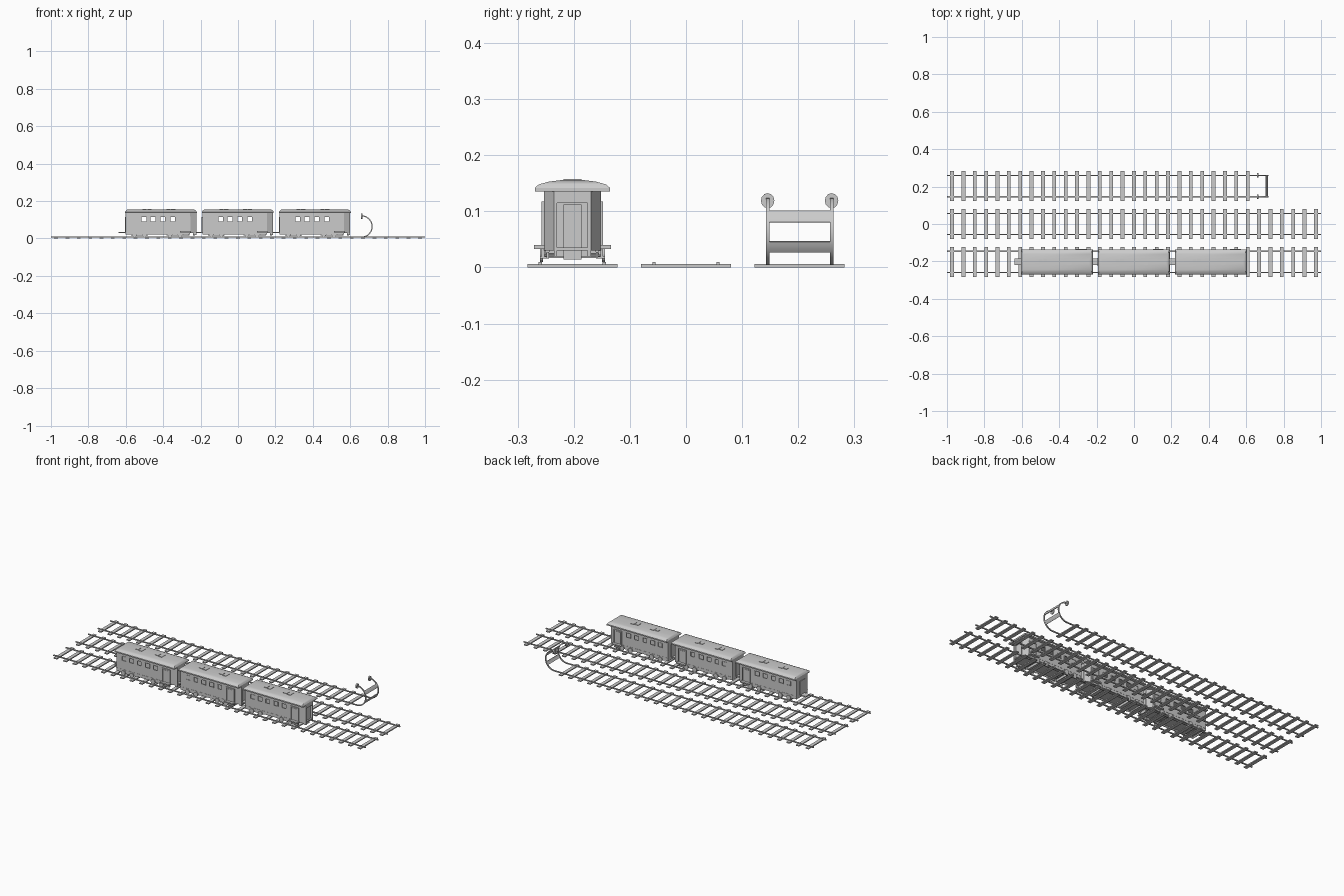
import bpy, bmesh, math
from mathutils import Matrix, Vector

if "Cube" in bpy.data.objects:
    bpy.data.objects.remove(bpy.data.objects["Cube"])

PITCH = 0.2025      # distance between tracks
GAUGE = 0.057       # half distance between rails


def box(bm, x0, x1, y0, y1, z0, z1):
    m = Matrix.Translation(((x0+x1)/2, (y0+y1)/2, (z0+z1)/2)) @ Matrix.Diagonal((x1-x0, y1-y0, z1-z0, 1))
    bmesh.ops.create_cube(bm, size=1, matrix=m)


def loft(bm, loops):
    rings = [[bm.verts.new(p) for p in l] for l in loops]
    for a, b in zip(rings, rings[1:]):
        for i in range(len(a)):
            j = (i+1) % len(a)
            bm.faces.new((a[i], a[j], b[j], b[i]))
    bm.faces.new(rings[0][::-1])
    bm.faces.new(rings[-1])


def prism(bm, pts, z0, z1):
    loft(bm, [[(x, y, z) for x, y in pts] for z in (z0, z1)])


def disc(bm, centre, axis, r, depth, n=16, tall=1):
    rot = Matrix.Rotation(math.pi/2, 4, 'X' if axis == 'Y' else 'Y')
    m = Matrix.Translation(centre) @ Matrix.Diagonal((1, 1, tall, 1)) @ rot
    bmesh.ops.create_cone(bm, cap_ends=True, segments=n, radius1=r, radius2=r, depth=depth, matrix=m)


def finish(bm, name, smooth=False):
    bmesh.ops.recalc_face_normals(bm, faces=bm.faces)
    me = bpy.data.meshes.new(name)
    bm.to_mesh(me)
    bm.free()
    ob = bpy.data.objects.new(name, me)
    bpy.context.collection.objects.link(ob)
    if smooth:
        bpy.ops.object.select_all(action='DESELECT')
        ob.select_set(True)
        bpy.context.view_layer.objects.active = ob
        bpy.ops.object.shade_smooth_by_angle(angle=math.radians(30))
    return ob


# Tracks: sleepers and rails
for name, y, count, end in (("front", -PITCH, 33, 1), ("middle", 0, 33, 1), ("back", PITCH, 27, 0.66)):
    bm = bmesh.new()
    for i in range(count):
        x = -0.973 + i*0.0608
        box(bm, x-0.01, x+0.01, y-0.08, y+0.08, 0, 0.006)
    finish(bm, name + "_sleepers")
    bm = bmesh.new()
    for s in (-1, 1):
        r = y + s*GAUGE
        box(bm, -1, end, r-0.003, r+0.003, 0.004, 0.010)
    finish(bm, name + "_rails")


# Buffer stop: rails curled upward, with cross plates and pads
def arc(bm, y0, y1, r0, r1, a0, a1, n):
    loops = []
    for i in range(n+1):
        a = math.radians(a0 + (a1-a0)*i/n)
        loops.append([(0.66 + r*math.cos(a), y, 0.064 + r*math.sin(a))
                      for r, y in ((r0, y0), (r1, y0), (r1, y1), (r0, y1))])
    loft(bm, loops)


bm = bmesh.new()
for s in (-1, 1):
    r = PITCH + s*GAUGE
    arc(bm, r-0.003, r+0.003, 0.054, 0.060, -90, 86, 20)
finish(bm, "curled_rails", True)
bm = bmesh.new()
for a0, a1 in ((17, 39), (-39, -18)):
    arc(bm, PITCH-GAUGE, PITCH+GAUGE, 0.055, 0.059, a0, a1, 3)
finish(bm, "stop_cross_plates", True)
bm = bmesh.new()
for s in (-1, 1):
    disc(bm, (0.662, PITCH + s*GAUGE, 0.119), 'X', 0.012, 0.008, 12, 1.12)
finish(bm, "stop_pads")

HALF = 0.051
WINDOWS = [-0.139, -0.091, -0.042, 0.010, 0.063]


# Carriage body: side walls with window openings, ends and floor
def body():
    bm = bmesh.new()
    for s in (-1, 1):
        a, b = sorted((s*HALF, s*(HALF-0.004)))
        box(bm, -0.19, 0.155, a, b, 0.022, 0.092)
        box(bm, -0.19, 0.155, a, b, 0.115, 0.137)
        edges = [-0.19] + [w + d for w in WINDOWS for d in (-0.013, 0.013)] + [0.155]
        for x0, x1 in zip(edges[::2], edges[1::2]):
            box(bm, x0, x1, a, b, 0.092, 0.115)
        # angled corner panels of the vestibule
        prism(bm, [(0.155, s*HALF), (0.188, s*0.033), (0.186, s*0.029), (0.152, s*0.047)], 0.03, 0.137)
        box(bm, 0.172, 0.189, *sorted((s*0.027, s*0.033)), 0.02, 0.137)
    box(bm, -0.19, -0.186, -0.047, 0.047, 0.022, 0.137)
    box(bm, 0.172, 0.176, -0.027, 0.027, 0.02, 0.137)
    box(bm, 0.172, 0.189, -0.027, 0.027, 0.115, 0.137)
    prism(bm, [(-0.186, -0.047), (0.155, -0.047), (0.187, -0.031),
               (0.187, 0.031), (0.155, 0.047), (-0.186, 0.047)], 0.03, 0.036)
    return finish(bm, "carriage_body")


# Doors, window frames, trim and steps
def trim():
    bm = bmesh.new()
    for s in (-1, 1):
        def side(x0, x1, z0, z1, out, base=HALF-0.001):
            box(bm, x0, x1, *sorted((s*base, s*out)), z0, z1)
        for w in WINDOWS:
            for d in (-0.0145, 0.0125):
                side(w+d, w+d+0.002, 0.090, 0.117, HALF+0.002)
            for z in (0.090, 0.115):
                side(w-0.0125, w+0.0125, z, z+0.002, HALF+0.002)
        side(-0.152, -0.126, 0.092, 0.115, HALF-0.001, HALF-0.003)
        for x in (0.104, 0.152):
            side(x, x+0.005, 0.034, 0.118, 0.055)
        side(0.109, 0.152, 0.113, 0.118, 0.055)
        side(0.113, 0.148, 0.04, 0.109, HALF+0.002)
        side(-0.19, 0.104, 0.036, 0.040, HALF+0.001)
        side(0.102, 0.160, 0.033, 0.040, 0.0685)
        side(0.110, 0.152, 0.016, 0.020, 0.058, 0.045)
        for x in (0.112, 0.146):
            side(x, x+0.004, 0.018, 0.034, 0.055)
    box(bm, 0.175, 0.179, -0.016, 0.016, 0.014, 0.112)
    box(bm, -0.193, -0.189, -0.022, 0.022, 0.036, 0.115)
    box(bm, -0.226, -0.186, -0.017, 0.017, 0.030, 0.036)
    return finish(bm, "carriage_doors_and_trim")


# Domed roof made of stacked rectangles
def roof():
    bm = bmesh.new()
    levels = [(0.192, 0.067, 0.135), (0.192, 0.067, 0.142), (0.188, 0.060, 0.148),
              (0.182, 0.042, 0.153), (0.176, 0.022, 0.1555), (0.172, 0.008, 0.156)]
    loft(bm, [[(sx*x, sy*y, z) for sx, sy in ((-1, -1), (1, -1), (1, 1), (-1, 1))] for x, y, z in levels])
    return finish(bm, "carriage_roof", True)


def vents():
    bm = bmesh.new()
    for x in (-0.075, 0.053):
        box(bm, x-0.024, x-0.002, -0.012, 0.012, 0.152, 0.158)
        box(bm, x+0.002, x+0.024, -0.016, 0.016, 0.150, 0.158)
    return finish(bm, "roof_vents")


# Bogies with wheels, axles and side frames
def bogies():
    bm = bmesh.new()
    for bx in (-0.115, 0.075):
        for dx in (-0.027, 0.027):
            disc(bm, (bx+dx, 0, 0.023), 'Y', 0.003, 0.11, 8)
            for s in (-1, 1):
                disc(bm, (bx+dx, s*GAUGE*0.97, 0.023), 'Y', 0.0135, 0.005)
        for s in (-1, 1):
            box(bm, bx-0.045, bx+0.045, *sorted((s*0.042, s*0.046)), 0.016, 0.028)
        box(bm, bx-0.010, bx+0.010, -0.042, 0.042, 0.017, 0.030)
    return finish(bm, "carriage_bogies")


# Three identical carriages on the front track
parts = [body(), trim(), roof(), vents(), bogies()]
for i, x in enumerate((-0.412, -0.001, 0.411)):
    for p in parts:
        ob = p if i == 0 else p.copy()
        if i:
            bpy.context.collection.objects.link(ob)
        ob.location = Vector((x, -PITCH, 0))
